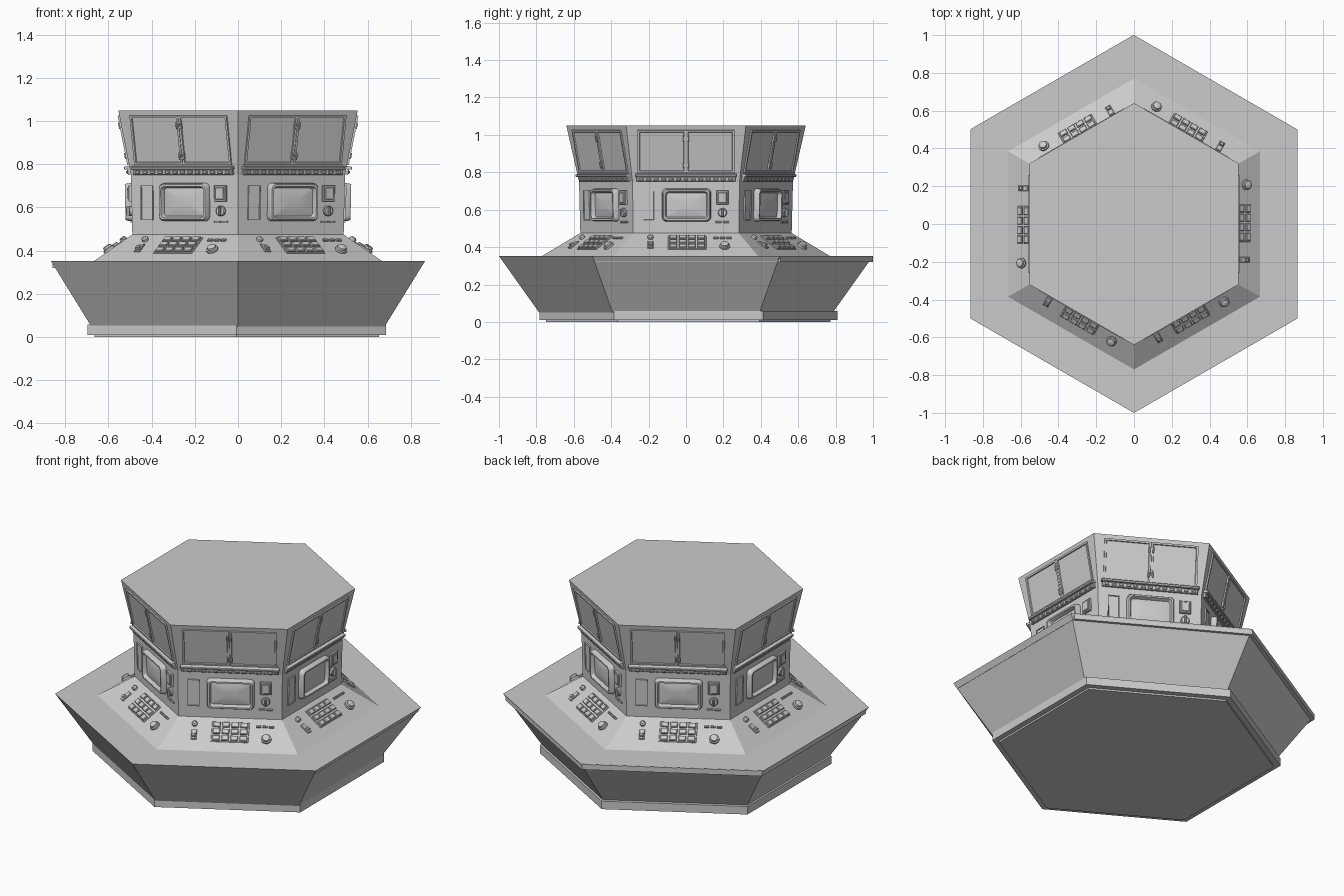
import bpy, bmesh, math
from mathutils import Matrix, Vector

if "Cube" in bpy.data.objects:
    bpy.data.objects.remove(bpy.data.objects["Cube"])

C30 = math.cos(math.radians(30))


def finish(bm, name, smooth=False):
    bmesh.ops.recalc_face_normals(bm, faces=bm.faces)
    me = bpy.data.meshes.new(name)
    bm.to_mesh(me)
    bm.free()
    ob = bpy.data.objects.new(name, me)
    bpy.context.collection.objects.link(ob)
    if smooth:
        bpy.context.view_layer.objects.active = ob
        ob.select_set(True)
        bpy.ops.object.shade_smooth_by_angle(angle=math.radians(35))
        ob.select_set(False)
    return ob


def bridge(bm, rings):
    """Skin a list of point rings and cap both ends."""
    vs = [[bm.verts.new(p) for p in r] for r in rings]
    for a, b in zip(vs, vs[1:]):
        n = len(a)
        for i in range(n):
            bm.faces.new((a[i], a[(i + 1) % n], b[(i + 1) % n], b[i]))
    bm.faces.new(vs[0])
    bm.faces.new(vs[-1])


def hex_body(name, profile, off=(0, 0)):
    bm = bmesh.new()
    bridge(bm, [[(off[0] + r * math.cos(math.radians(30 + 60 * i)),
                  off[1] + r * math.sin(math.radians(30 + 60 * i)), z)
                 for i in range(6)] for r, z in profile])
    return finish(bm, name)


# Wall sections of one face: corner radius and height at bottom and top
SLOPE = ((0.77, 0.352), (0.565, 0.475))
WALL = ((0.565, 0.475), (0.572, 0.75))
HOOD = ((0.572, 0.75), (0.64, 1.05))


def frame(sec, k, u, z):
    """Local frame on face k: x along face, y up the wall, z outward."""
    (r0, z0), (r1, z1) = sec
    t = (z - z0) / (z1 - z0)
    x = Vector((0, 1, 0))
    y = Vector(((r1 - r0) * C30, 0, z1 - z0)).normalized()
    m = Matrix((x, y, x.cross(y))).transposed().to_4x4()
    m.translation = ((r0 + (r1 - r0) * t) * C30, u, z)
    return Matrix.Rotation(math.radians(60 * k), 4, 'Z') @ m


def ring(w, h, r, d, seg):
    pts = []
    for cx, cy, a0 in ((1, 1, 0), (-1, 1, 90), (-1, -1, 180), (1, -1, 270)):
        for i in range(seg + 1):
            a = math.radians(a0 + 90 * i / max(seg, 1))
            px, py = cx * (w / 2 - r), cy * (h / 2 - r)
            if seg:
                px, py = px + r * math.cos(a), py + r * math.sin(a)
            pts.append(Vector((px, py, d)))
    return pts


def panel_part(name, sec, spots, steps, seg=0, smooth=False):
    """Repeat a stepped rectangular part at (u, z) spots on all six faces."""
    bm = bmesh.new()
    for k in range(6):
        for u, z in spots:
            m = frame(sec, k, u, z)
            bridge(bm, [[m @ p for p in ring(w, h, r, d, seg)] for w, h, r, d in steps])
    return finish(bm, name, smooth)


def box(name, sec, spots, w, h, d, bev=0.003):
    return panel_part(name, sec, spots, [(w, h, 0, -0.004), (w, h, 0, d - bev),
                                         (w - 2 * bev, h - 2 * bev, 0, d)])


def knob(name, sec, spots, steps):
    """Round part from (radius, depth) steps."""
    return panel_part(name, sec, spots, [(2 * r, 2 * r, r * 0.999, d) for r, d in steps], 4, True)


# Main hexagonal body, plinth, foot and edge rim
SHIFT = (-0.006, 0.0125)
hex_body("console_body", [(0.785, 0.05), (1.0, 0.352), SLOPE[0], SLOPE[1], HOOD[0], HOOD[1]])
hex_body("plinth", [(0.797, 0.01), (0.797, 0.058)], SHIFT)
hex_body("foot_plate", [(0.76, 0.0), (0.76, 0.012)], SHIFT)
hex_body("desk_rim", [(0.986, 0.32), (0.986, 0.351)], SHIFT)

# Hood windows with thin raised frames
panel_part("hood_windows", HOOD, [(-0.13, 0.912), (0.13, 0.912)],
           [(0.258, 0.232, 0, -0.004), (0.258, 0.232, 0, 0.008),
            (0.238, 0.212, 0, 0.008), (0.234, 0.208, 0, 0.002)])
box("window_latches", HOOD, [(s * 0.011, z) for s in (-1, 1) for z in (0.84, 0.98)],
    0.008, 0.03, 0.013, 0.002)

# Ledge below the windows with a row of indicator buttons
box("hood_ledge", HOOD, [(0, 0.786)], 0.54, 0.014, 0.026)
box("indicator_strip", HOOD, [(0, 0.766)], 0.53, 0.026, 0.014)
box("indicator_buttons", HOOD, [(-0.24 + 0.04 * i, 0.766) for i in range(13)],
    0.024, 0.014, 0.02)

# Monitor with rounded bezel and bulging glass
panel_part("monitor", WALL, [(0.003, 0.625)],
           [(0.262, 0.178, 0.022, -0.004), (0.256, 0.172, 0.022, 0.022),
            (0.246, 0.162, 0.02, 0.03), (0.228, 0.144, 0.016, 0.03),
            (0.214, 0.13, 0.014, 0.008), (0.15, 0.09, 0.014, 0.014),
            (0.07, 0.04, 0.01, 0.017)], 3, True)

# Panels, dial and slots beside the monitor
panel_part("side_panel", WALL, [(-0.2, 0.622)],
           [(0.064, 0.16, 0, -0.004), (0.064, 0.16, 0, 0.008),
            (0.056, 0.152, 0, 0.008), (0.054, 0.15, 0, 0.004)])
box("meter_box", WALL, [(0.195, 0.665)], 0.062, 0.074, 0.014)
box("meter_face", WALL, [(0.195, 0.665)], 0.046, 0.056, 0.019)
knob("wall_dial", WALL, [(0.195, 0.584)], [(0.024, -0.004), (0.024, 0.009), (0.02, 0.013)])
box("dial_handle", WALL, [(0.195, 0.584)], 0.01, 0.042, 0.026)
box("wall_slots", WALL, [(0.175, 0.534), (0.215, 0.534)], 0.032, 0.009, 0.008, 0.002)

# Keypad on the sloping desk
box("keypad_keys", SLOPE, [(-0.068 + 0.05 * i, z) for i in range(4)
                           for z in (0.399, 0.423, 0.447)], 0.04, 0.03, 0.014)
box("keypad_plate", SLOPE, [(0.007, 0.423)], 0.205, 0.125, 0.004, 0.002)

# Desk dial, push buttons, slider and label bars
knob("desk_dial", SLOPE, [(0.207, 0.402)],
     [(0.028, -0.004), (0.028, 0.01), (0.022, 0.013), (0.021, 0.022), (0.012, 0.027)])
knob("push_buttons", SLOPE, [(-0.19, 0.448)],
     [(0.015, -0.004), (0.015, 0.012), (0.008, 0.018)])
box("slider_base", SLOPE, [(-0.19, 0.41)], 0.03, 0.06, 0.008)
box("slider_handle", SLOPE, [(-0.19, 0.405)], 0.022, 0.018, 0.02)
box("desk_switches", SLOPE, [(0.16, 0.446), (0.195, 0.446), (0.23, 0.446)],
    0.026, 0.011, 0.01)
